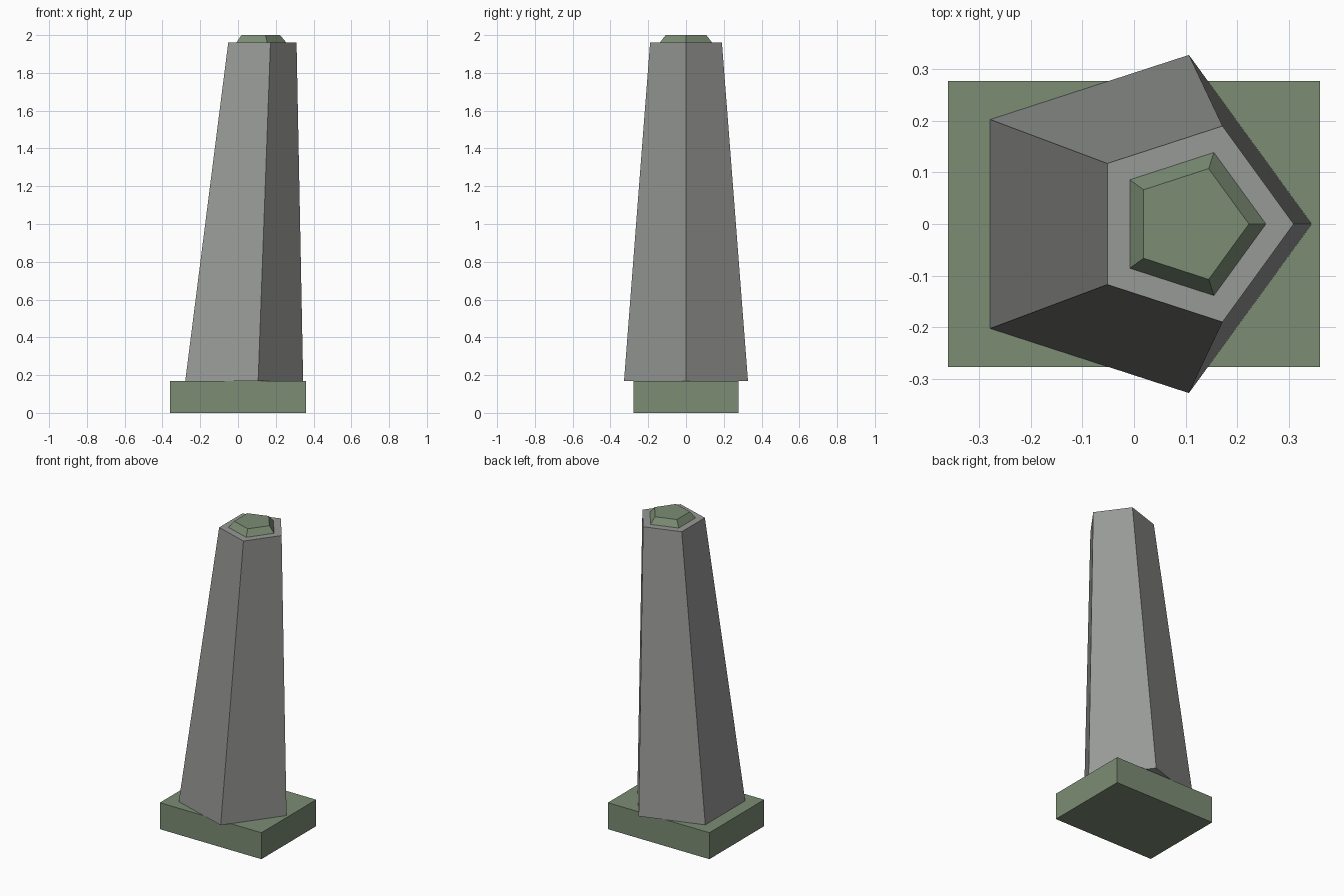
import bpy
import bmesh
from math import cos, sin, tau

default = bpy.data.objects.get("Cube")
if default:
    bpy.data.objects.remove(default, do_unlink=True)


def make_material(name, rgb):
    mat = bpy.data.materials.new(name)
    mat.use_nodes = True
    mat.diffuse_color = (*rgb, 1)
    bsdf = next(n for n in mat.node_tree.nodes if n.type == "BSDF_PRINCIPLED")
    bsdf.inputs["Base Color"].default_value = (*rgb, 1)
    return mat


def pentagon(radius, offset_x):
    return [(offset_x + radius * cos(tau * i / 5), radius * sin(tau * i / 5))
            for i in range(5)]


def loft(name, lower, upper, z_low, z_high, mat):
    """Closed solid between two outlines with matching corners."""
    bm = bmesh.new()
    low = [bm.verts.new((x, y, z_low)) for x, y in lower]
    high = [bm.verts.new((x, y, z_high)) for x, y in upper]
    bm.faces.new(low[::-1])
    bm.faces.new(high)
    for i in range(len(low)):
        j = (i + 1) % len(low)
        bm.faces.new((low[i], low[j], high[j], high[i]))
    mesh = bpy.data.meshes.new(name)
    bm.to_mesh(mesh)
    bm.free()
    mesh.materials.append(mat)
    obj = bpy.data.objects.new(name, mesh)
    bpy.context.collection.objects.link(obj)
    return obj


stone = make_material("grey stone", (0.31, 0.32, 0.305))
moss = make_material("moss green", (0.198, 0.262, 0.173))

BASE_TOP, SHAFT_TOP, CAP_TOP = 0.17, 1.96, 2.0
LEAN = 0.11

# Rectangular plinth
half_x, half_y = 0.361, 0.278
plinth = [(-half_x, -half_y), (half_x, -half_y), (half_x, half_y), (-half_x, half_y)]
loft("plinth", plinth, plinth, 0, BASE_TOP, moss)

# Leaning, tapered five-sided shaft
loft("shaft", pentagon(0.345, 0), pentagon(0.2, LEAN), BASE_TOP, SHAFT_TOP, stone)

# Bevelled five-sided cap
loft("cap", pentagon(0.146, LEAN), pentagon(0.113, LEAN), SHAFT_TOP, CAP_TOP, moss)
